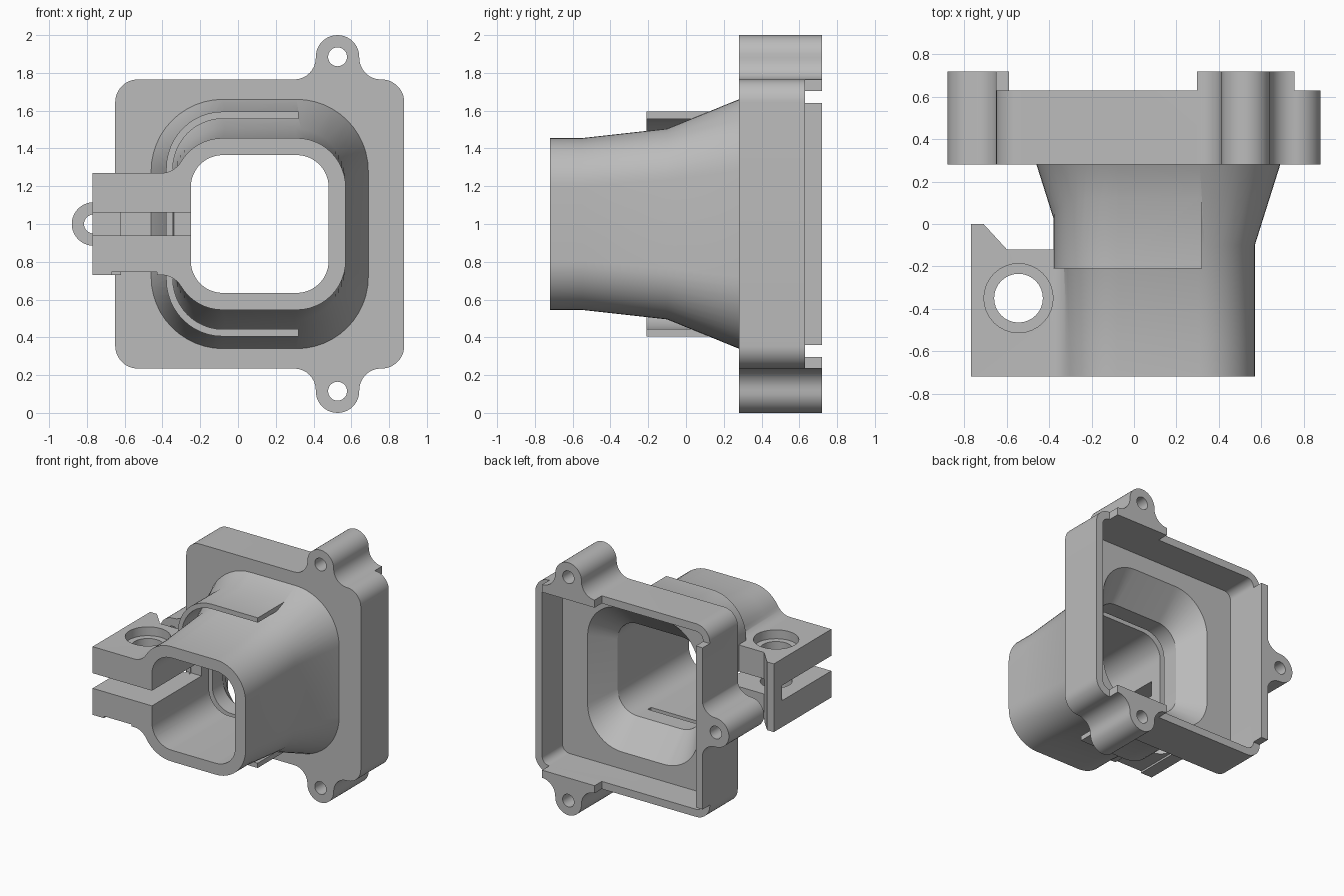
import bpy, bmesh
from math import sin, cos, pi, radians

old = bpy.data.objects.get("Cube")
if old:
    bpy.data.objects.remove(old, do_unlink=True)

grey = bpy.data.materials.new("plain grey")
grey.use_nodes = True
grey.diffuse_color = (0.5, 0.5, 0.5, 1)
grey.node_tree.nodes["Principled BSDF"].inputs["Base Color"].default_value = (0.5, 0.5, 0.5, 1)

CX, CZ = 0.115, 1.0      # axis of the nozzle


def arc(cx, cy, r, a0, a1, n=12):
    return [(cx + r * cos(radians(a0 + (a1 - a0) * i / n)),
             cy + r * sin(radians(a0 + (a1 - a0) * i / n))) for i in range(n + 1)]


def rounded(cx, cy, hx, hy, r):
    pts = []
    for k, (sx, sy) in enumerate([(1, 1), (-1, 1), (-1, -1), (1, -1)]):
        pts += arc(cx + sx * (hx - r), cy + sy * (hy - r), r, 90 * k, 90 * k + 90)
    return pts


def loft(name, sections):
    """Closed solid through rings of equal point count."""
    bm = bmesh.new()
    rings = [[bm.verts.new(p) for p in s] for s in sections]
    n = len(rings[0])
    for a, b in zip(rings, rings[1:]):
        for i in range(n):
            j = (i + 1) % n
            bm.faces.new((a[i], a[j], b[j], b[i]))
    bm.faces.new(rings[0])
    bm.faces.new(rings[-1])
    bmesh.ops.recalc_face_normals(bm, faces=bm.faces)
    me = bpy.data.meshes.new(name)
    bm.to_mesh(me)
    bm.free()
    me.materials.append(grey)
    ob = bpy.data.objects.new(name, me)
    bpy.context.collection.objects.link(ob)
    return ob


def prism(name, pts, lo, hi, axis="y"):
    place = (lambda u, v, w: (u, w, v)) if axis == "y" else (lambda u, v, w: (u, v, w))
    return loft(name, [[place(u, v, w) for u, v in pts] for w in (lo, hi)])


def box(name, x0, x1, y0, y1, z0, z1):
    return prism(name, [(x0, z0), (x1, z0), (x1, z1), (x0, z1)], y0, y1)


def tube(name, stations):
    """Rounded-square loft along the nozzle axis; stations are y, half x, half z, radius."""
    return loft(name, [[(u, y, v) for u, v in rounded(CX, CZ, hx, hz, r)]
                       for y, hx, hz, r in stations])


def combine(ob, other, op):
    m = ob.modifiers.new("combine", "BOOLEAN")
    m.operation, m.solver, m.object = op, "EXACT", other
    bpy.context.view_layer.objects.active = ob
    bpy.ops.object.modifier_apply(modifier=m.name)
    bpy.data.objects.remove(other, do_unlink=True)


def circle(x, y, r):
    return arc(x, y, r, 0, 360 - 360 / 32, 31)


# mounting flange with raised rear lip
body = prism("nozzle_mount", rounded(CX, CZ, 0.765, 0.765, 0.12), 0.28, 0.63)
combine(body, box("rear_lip", -0.65, -0.58, 0.5, 0.72, 0.36, 1.64), "UNION")

# screw ears with filleted necks: a local outline placed on three edges
half = arc(0.23, 0.11, 0.115, 270, 180, 8)
ear = [(0.23, -0.07)] + half + arc(0, 0.115, 0.115, 0, 180, 20)[1:-1]
ear += [(-u, v) for u, v in reversed(half)] + [(-0.23, -0.07)]
ear_places = [lambda u, v: (0.527 + u, 1.77 + v),
              lambda u, v: (0.527 + u, 0.23 - v),
              lambda u, v: (-0.65 - v, CZ + u)]
for place in ear_places:
    combine(body, prism("screw_ear", [place(u, v) for u, v in ear], 0.28, 0.72), "UNION")

# tapered nozzle
combine(body, tube("nozzle", [(-0.72, 0.455, 0.455, 0.26), (-0.55, 0.455, 0.455, 0.26),
                              (-0.1, 0.455, 0.505, 0.27), (0.28, 0.575, 0.66, 0.38),
                              (0.33, 0.575, 0.66, 0.38)]), "UNION")

# air hood wrapped round the right side of the nozzle
hood = tube("air_hood", [(-0.21, 0.495, 0.595, 0.3), (0.15, 0.495, 0.595, 0.3)])
combine(hood, tube("hood_inside", [(-0.3, 0.46, 0.557, 0.265), (0.3, 0.46, 0.557, 0.265)]), "DIFFERENCE")
combine(hood, box("hood_end", 0.32, 1, -0.4, 0.4, 0, 2), "DIFFERENCE")
combine(body, hood, "UNION")

# clamp block: filleted front outline crossed with a chamfered plan
upper = [(-0.77, 1.27)] + arc(-0.406, 1.39, 0.12, -90, -31, 8) + [(-0.1, 1.25)]
outline = upper + [(u, 2 - v) for u, v in reversed(upper)]
clamp = prism("clamp", outline, -0.72, 0.0)
plan = [(-0.78, -0.73), (0.0, -0.73), (0.0, -0.12), (-0.6, -0.12), (-0.71, 0.0), (-0.78, 0.0)]
combine(clamp, prism("clamp_plan", plan, 0, 2, "z"), "INTERSECT")
combine(body, clamp, "UNION")

# rear cavity and bore
combine(body, prism("cavity", rounded(CX, CZ, 0.705, 0.705, 0.06), 0.375, 0.9), "DIFFERENCE")
combine(body, tube("bore", [(-0.8, 0.365, 0.365, 0.17), (0.17, 0.365, 0.365, 0.17),
                            (0.375, 0.485, 0.57, 0.3), (0.42, 0.485, 0.57, 0.3)]), "DIFFERENCE")

# slanted air slot from hood to bore
slot = tube("air_slot", [(-0.23, 0.33, 0.33, 0.14), (0.035, 0.46, 0.556, 0.265)])
combine(slot, tube("slot_core", [(-0.27, 0.328, 0.328, 0.139), (-0.005, 0.459, 0.555, 0.264),
                                 (0.1, 0.51, 0.646, 0.3)][:2]), "DIFFERENCE")
combine(slot, box("slot_end", 0.31, 1, -0.5, 0.5, 0, 2), "DIFFERENCE")
combine(body, slot, "DIFFERENCE")

# clamp gap, bolt hole, counterbore and nut channel
combine(body, box("gap", -0.9, -0.2, -0.8, -0.1, 0.94, 1.06), "DIFFERENCE")
combine(body, prism("bolt_hole", circle(-0.545, -0.35, 0.115), 0.5, 1.5, "z"), "DIFFERENCE")
combine(body, prism("counterbore", circle(-0.545, -0.35, 0.163), 1.2, 1.5, "z"), "DIFFERENCE")
combine(body, box("nut_channel", -0.67, -0.43, -0.8, -0.1, 0.6, 0.745), "DIFFERENCE")

# screw holes
for place in ear_places:
    x, z = place(0, 0.115)
    combine(body, prism("screw_hole", circle(x, z, 0.05), 0.2, 0.8), "DIFFERENCE")

bpy.ops.object.select_all(action="DESELECT")
body.select_set(True)
bpy.context.view_layer.objects.active = body
bpy.ops.object.shade_smooth_by_angle(angle=radians(25))
